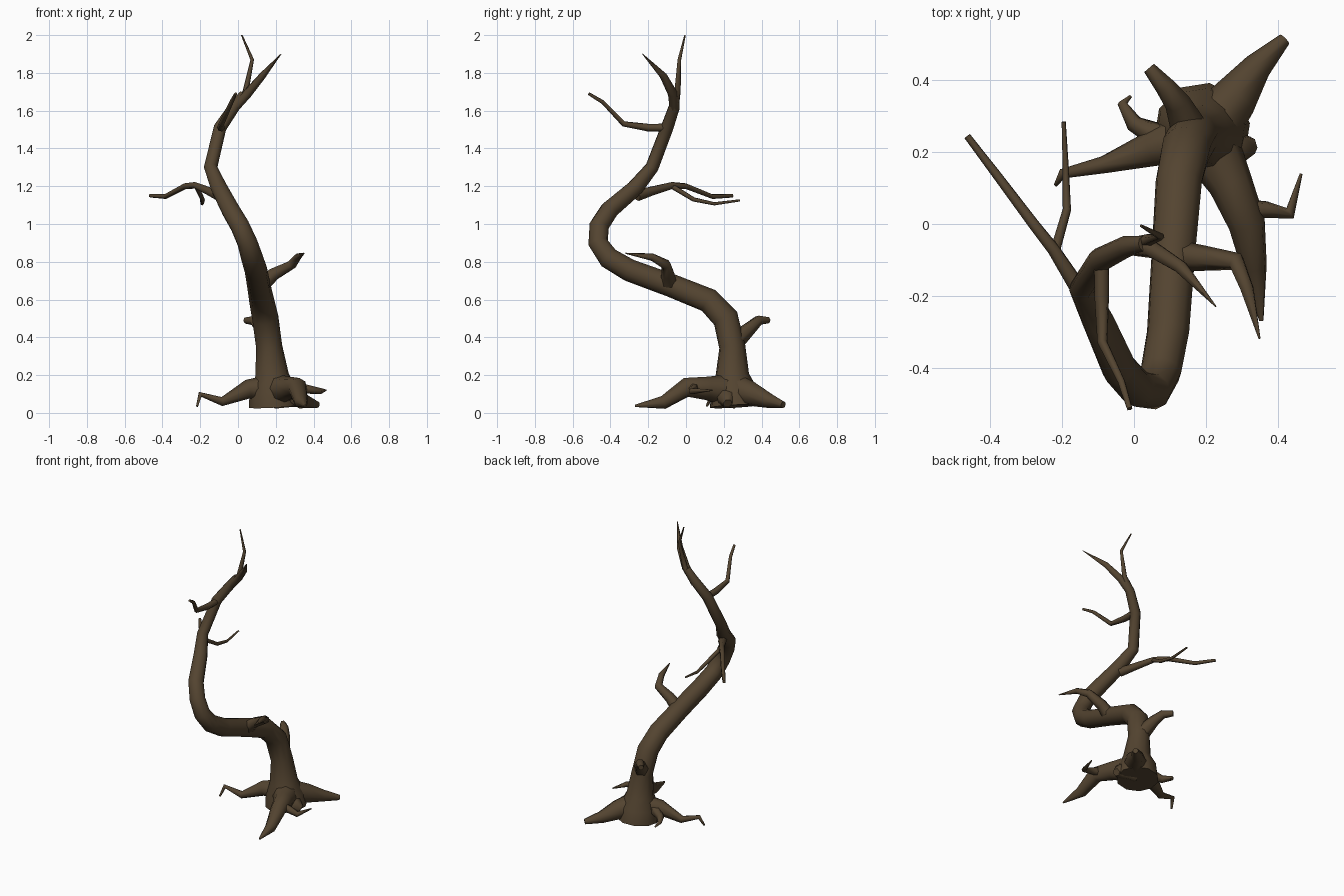
import bpy, bmesh, math
from mathutils import Vector

bark = bpy.data.materials.new("dark brown bark")
bark.diffuse_color = (0.088, 0.058, 0.030, 1)


def limb(name, pts, sides=8):
    """Tapered tube through (x, y, z, radius) points."""
    pos = [Vector(p[:3]) for p in pts]
    bm = bmesh.new()
    rings, u = [], None
    for i, p in enumerate(pos):
        a = (p - pos[i - 1]).normalized() if i else Vector()
        b = (pos[i + 1] - p).normalized() if i < len(pos) - 1 else Vector()
        t = (a + b).normalized()
        if u is None:
            u = t.orthogonal()
        u = (u - t * u.dot(t)).normalized()   # carry the frame along without twist
        v = t.cross(u)
        r = pts[i][3]
        rings.append([bm.verts.new(p + r * (math.cos(k * math.tau / sides) * u
                                            + math.sin(k * math.tau / sides) * v))
                      for k in range(sides)])
    for lo, hi in zip(rings, rings[1:]):
        for k in range(sides):
            f = bm.faces.new((lo[k], lo[(k + 1) % sides], hi[(k + 1) % sides], hi[k]))
            f.smooth = True
    bm.faces.new(rings[0][::-1])
    bm.faces.new(rings[-1])
    me = bpy.data.meshes.new(name)
    bm.to_mesh(me)
    bm.free()
    me.materials.append(bark)
    bpy.context.collection.objects.link(bpy.data.objects.new(name, me))


# Winding trunk, flared at the foot
limb("trunk", [
    (0.19, 0.26, 0.035, 0.135), (0.185, 0.255, 0.12, 0.125), (0.18, 0.245, 0.20, 0.09),
    (0.165, 0.245, 0.35, 0.07), (0.145, 0.21, 0.50, 0.07), (0.125, 0.12, 0.595, 0.066),
    (0.11, -0.08, 0.675, 0.062), (0.095, -0.30, 0.755, 0.06), (0.075, -0.41, 0.82, 0.058),
    (0.05, -0.465, 0.90, 0.054), (0.01, -0.46, 0.99, 0.052), (-0.04, -0.405, 1.075, 0.05),
    (-0.10, -0.27, 1.19, 0.045), (-0.145, -0.18, 1.30, 0.036), (-0.095, -0.10, 1.51, 0.034),
    (-0.02, -0.062, 1.62, 0.03), (0.03, -0.055, 1.69, 0.022)], 10)

# Crown branches
limb("top_branch", [(-0.02, -0.06, 1.60, 0.02), (0.04, -0.045, 1.70, 0.017),
                    (0.075, -0.035, 1.87, 0.01), (0.02, -0.005, 2.0, 0.004)], 6)
limb("top_side_branch", [(-0.03, -0.06, 1.60, 0.025), (0.05, -0.07, 1.69, 0.026),
                         (0.13, -0.12, 1.785, 0.02), (0.228, -0.23, 1.90, 0.002)], 6)
limb("forward_branch", [(-0.09, -0.09, 1.51, 0.022), (-0.09, -0.20, 1.51, 0.021),
                        (-0.088, -0.33, 1.53, 0.015), (-0.035, -0.44, 1.645, 0.011),
                        (-0.012, -0.515, 1.69, 0.008)], 6)

# Long branch reaching back and left, with its twig
limb("long_branch", [(-0.10, -0.26, 1.15, 0.03), (-0.155, -0.18, 1.175, 0.024),
                     (-0.225, -0.07, 1.205, 0.018), (-0.28, 0.0, 1.20, 0.016),
                     (-0.385, 0.14, 1.145, 0.013), (-0.465, 0.245, 1.15, 0.01)], 6)
limb("long_branch_twig", [(-0.22, -0.075, 1.20, 0.014), (-0.187, 0.04, 1.13, 0.012),
                          (-0.19, 0.15, 1.107, 0.009), (-0.196, 0.285, 1.125, 0.006)], 6)

# Middle branch and broken stub
limb("middle_branch", [(0.12, -0.09, 0.67, 0.045), (0.19, -0.095, 0.735, 0.036),
                       (0.285, -0.105, 0.785, 0.027), (0.315, -0.18, 0.825, 0.02),
                       (0.35, -0.32, 0.845, 0.003)], 6)
limb("stub_branch", [(0.16, 0.25, 0.37, 0.055), (0.12, 0.34, 0.45, 0.036),
                     (0.085, 0.385, 0.49, 0.028), (0.042, 0.435, 0.49, 0.018)], 6)

# Roots
limb("back_root", [(0.20, 0.25, 0.13, 0.085), (0.28, 0.35, 0.10, 0.065),
                   (0.345, 0.44, 0.065, 0.04), (0.42, 0.515, 0.043, 0.018)])
limb("front_root", [(0.21, 0.22, 0.12, 0.085), (0.27, 0.11, 0.13, 0.062),
                    (0.315, 0.0, 0.135, 0.052), (0.335, -0.12, 0.055, 0.036),
                    (0.355, -0.27, 0.037, 0.006)])
limb("front_root_twig", [(0.31, 0.04, 0.135, 0.03), (0.37, 0.04, 0.125, 0.024),
                         (0.435, 0.03, 0.115, 0.018), (0.466, 0.14, 0.12, 0.004)], 6)
limb("left_root", [(0.17, 0.25, 0.13, 0.075), (0.05, 0.21, 0.125, 0.05),
                   (-0.085, 0.165, 0.06, 0.024), (-0.20, 0.14, 0.098, 0.014),
                   (-0.217, 0.11, 0.035, 0.006)])
limb("left_root_twig", [(0.08, 0.24, 0.12, 0.04), (0.0, 0.28, 0.095, 0.024),
                        (-0.032, 0.335, 0.09, 0.014), (-0.01, 0.355, 0.06, 0.005)], 6)
limb("right_root", [(0.20, 0.24, 0.09, 0.07), (0.29, 0.21, 0.075, 0.05),
                    (0.33, 0.22, 0.05, 0.025)], 6)
